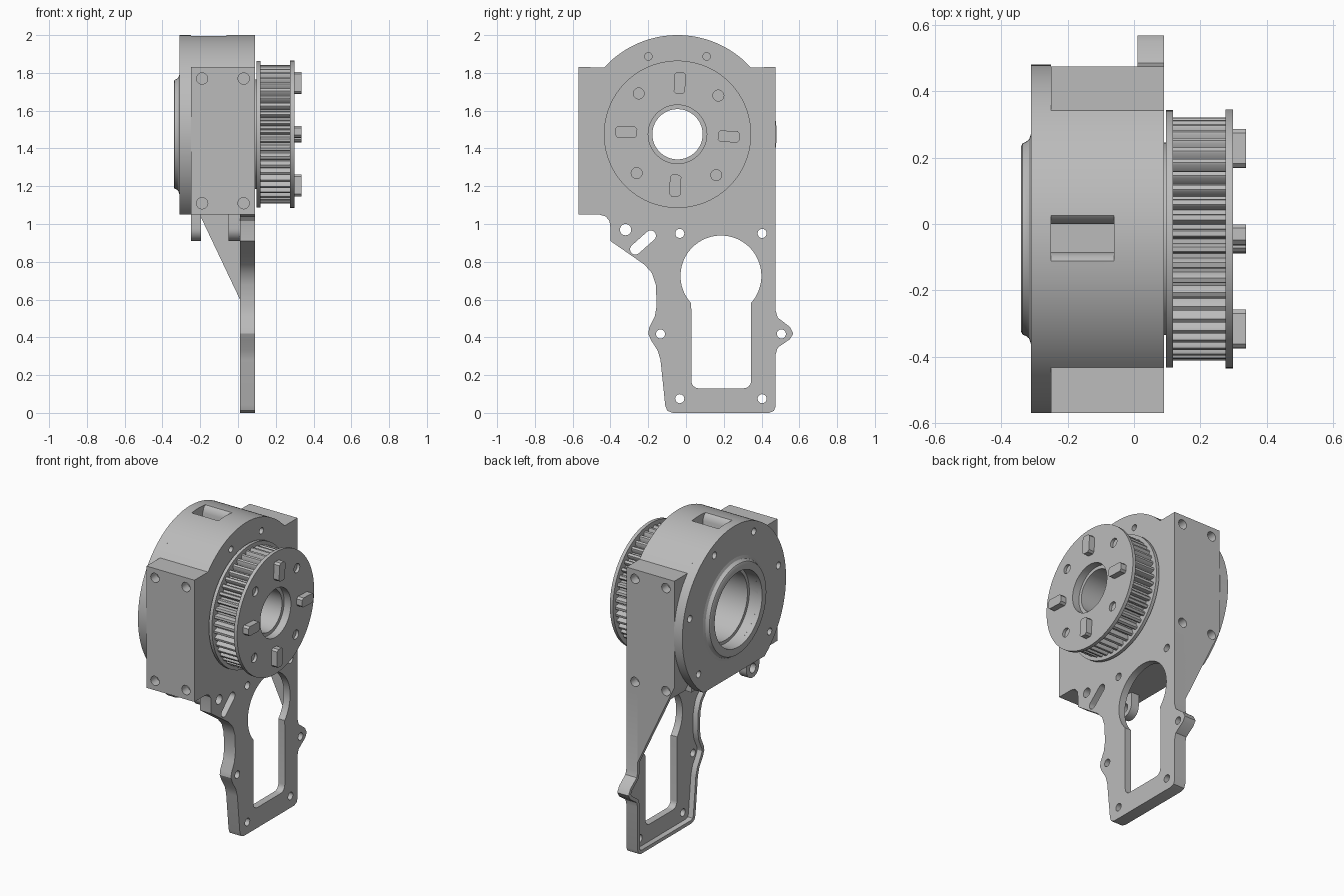
import bpy, bmesh
from math import sin, cos, pi, radians
from mathutils import Vector, Matrix

if "Cube" in bpy.data.objects:
    bpy.data.objects.remove(bpy.data.objects["Cube"])

grey = bpy.data.materials.new("machined_grey")
grey.use_nodes = True
COLOR = (0.5, 0.5, 0.5, 1)
grey.diffuse_color = COLOR
grey.node_tree.nodes["Principled BSDF"].inputs["Base Color"].default_value = COLOR

CY, CZ, R = -0.045, 1.475, 0.525      # main axis and housing radius
parts = []


def polar(r, deg, cy=CY, cz=CZ):
    return (cy + r * cos(radians(deg)), cz + r * sin(radians(deg)))


def arc(r, a, b, n, cy=CY, cz=CZ):
    return [polar(r, a + (b - a) * i / n, cy, cz) for i in range(n + 1)]


def circle(r, c=(CY, CZ), n=24):
    return arc(r, 0, 360 - 360 / n, n - 1, *c)


def add_prism(bm, pts, a, b, axis="X"):
    """Extrude an outline from a to b along X (outline in yz) or Y (outline in xz)."""
    put = (lambda t, u, v: (t, u, v)) if axis == "X" else (lambda t, u, v: (u, t, v))
    low = [bm.verts.new(put(a, *p)) for p in pts]
    high = [bm.verts.new(put(b, *p)) for p in pts]
    back = bm.faces.new(low)
    bm.faces.new(high[::-1])
    for i in range(len(pts)):
        j = (i + 1) % len(pts)
        bm.faces.new((low[j], low[i], high[i], high[j]))
    return back


def finish(name, bm, keep=True):
    bmesh.ops.recalc_face_normals(bm, faces=bm.faces)
    mesh = bpy.data.meshes.new(name)
    bm.to_mesh(mesh)
    bm.free()
    ob = bpy.data.objects.new(name, mesh)
    bpy.context.collection.objects.link(ob)
    if keep:
        mesh.materials.append(grey)
        parts.append(ob)
    return ob


def prism(name, pts, a, b, axis="X"):
    bm = bmesh.new()
    add_prism(bm, pts, a, b, axis)
    return finish(name, bm)


def lathe(name, profile, steps=96):
    """Spin a closed (radius, x) profile about the main axis."""
    bm = bmesh.new()
    rings = [[bm.verts.new((x, *polar(r, 360 * s / steps))) for r, x in profile]
             for s in range(steps)]
    n = len(profile)
    for s in range(steps):
        p, q = rings[s], rings[(s + 1) % steps]
        for i in range(n):
            j = (i + 1) % n
            bm.faces.new((p[i], p[j], q[j], q[i]))
    return finish(name, bm)


def cut(ob, cutters):
    """Subtract a list of (outline, a, b, axis) prisms."""
    bm = bmesh.new()
    for c in cutters:
        add_prism(bm, *c)
    tool = finish("cutter", bm, keep=False)
    tool.hide_render = True
    mod = ob.modifiers.new("cut", "BOOLEAN")
    mod.operation, mod.solver, mod.object = "DIFFERENCE", "EXACT", tool
    bpy.context.view_layer.objects.active = ob
    bpy.ops.object.modifier_apply(modifier=mod.name)
    bpy.data.objects.remove(tool)


# Housing: square block with a round top
block = [(-0.57, 1.05), (0.475, 1.05), (0.475, 1.83)]
block += arc(R, 42.5, 137.5, 40) + [(-0.57, 1.83)]
housing = prism("housing", block, -0.25, 0.09)
side_holes = [(circle(0.03, (x, z), 20), a, b, "Y")
              for x in (-0.19, 0.03) for z in (1.11, 1.77)
              for a, b in ((-0.6, -0.51), (0.415, 0.5))]
face_holes = [(circle(0.02, polar(0.44, 90 + s * 20.5), 16), 0.03, 0.12, "X") for s in (-1, 1)]
slot = [(0, 1.86), (0, 1.955), (0.012, 1.984), (0.045, 2.01)]
slot += [(2 * CY - y + 0.005, z) for y, z in slot[::-1]]
wedge = [(-0.27, 1.19), (-0.27, 1.0), (-0.18, 1.0)]
cut(housing, side_holes + face_holes + [(slot, -0.3, -0.06, "X"), (wedge, 0.3, 0.5, "Y")])
cut(housing, [(circle(0.22, n=64), -0.3, 0.2, "X")])

# Rear cover: disc with a flat bottom, screw holes and a flared boss
cover = prism("rear_cover", arc(R, -54, 234, 110), -0.31, -0.25)
cover_holes = [(circle(0.022, polar(0.46, 90 + (i + 0.5) * 360 / 7), 16), -0.35, -0.27, "X")
               for i in range(7) if i != 3]
cut(cover, cover_holes + [(circle(0.24, n=64), -0.4, -0.2, "X")])
lathe("cover_boss", [(0.24, -0.34), (0.28, -0.34), (0.288, -0.336), (0.292, -0.326),
                     (0.3, -0.316), (0.318, -0.31), (0.318, -0.3), (0.24, -0.3)])

# Mounting plate with a raised rim on its rear face
left_edge = [(-0.46, 1.05), (-0.425, 1.04), (-0.405, 1.015), (-0.4, 0.98), (-0.4, 0.91),
             (-0.22, 0.785), (-0.18, 0.74), (-0.16, 0.68), (-0.155, 0.57), (-0.165, 0.51),
             (-0.195, 0.45), (-0.2, 0.42), (-0.185, 0.385), (-0.15, 0.33), (-0.135, 0.28),
             (-0.11, 0.04), (-0.1, 0.012), (-0.07, 0)]
right_edge = [(0.44, 0), (0.465, 0.01), (0.475, 0.035), (0.475, 0.31), (0.485, 0.345),
              (0.55, 0.39), (0.568, 0.42), (0.55, 0.455), (0.485, 0.505), (0.475, 0.54),
              (0.475, 1.05)]
bm = bmesh.new()
rear = add_prism(bm, left_edge + right_edge, 0.01, 0.09)
bmesh.ops.recalc_face_normals(bm, faces=bm.faces)
bmesh.ops.inset_region(bm, faces=[rear], thickness=0.022, use_even_offset=True)
pocket = bmesh.ops.extrude_discrete_faces(bm, faces=[rear])["faces"][0]
bmesh.ops.translate(bm, verts=pocket.verts, vec=(0.035, 0, 0))
plate = finish("mounting_plate", bm)

keyhole = arc(0.214, -42, 222, 48, 0.185, 0.725)
keyhole += [(0.028, 0.55)] + arc(0.04, 180, 270, 6, 0.068, 0.17)
keyhole += arc(0.04, 270, 360, 6, 0.305, 0.17) + [(0.345, 0.55)]
oblong = arc(0.028, -50, 130, 10, -0.187, 0.938) + arc(0.028, 130, 310, 10, -0.268, 0.866)
bolt_spots = [(-0.033, 0.95), (0.403, 0.95), (-0.135, 0.418), (0.505, 0.418),
              (-0.033, 0.075), (0.403, 0.075)]
cut(plate, [(circle(0.024, c, 20), -0.1, 0.2, "X") for c in bolt_spots]
    + [(circle(0.03, (-0.32, 0.97), 20), -0.1, 0.2, "X")]
    + [(keyhole, -0.1, 0.2, "X"), (oblong, -0.1, 0.2, "X")])

# Triangular side gusset behind the plate
prism("side_gusset", [(-0.203, 1.05), (0.02, 1.05), (0.02, 0.58)], 0.445, 0.475, "Y")

# Pierced lugs under the housing
for name, a, b in (("rear_lug", -0.25, -0.195), ("front_lug", -0.05, 0.01)):
    lug = prism(name, [(-0.385, 1.06)] + arc(0.065, 180, 360, 16, -0.32, 0.975)
                + [(-0.255, 1.06)], a, b)
    cut(lug, [(circle(0.03, (-0.32, 0.97), 20), a - 0.1, b + 0.1, "X")])

# Pulley: two flanges on a hub, with a toothed ring between
pulley = lathe("pulley_flanges", [
    (0.155, 0.298), (0.155, 0.25), (0.133, 0.25), (0.133, 0.06), (0.215, 0.06), (0.215, 0.085),
    (0.29, 0.085), (0.29, 0.097), (0.388, 0.097), (0.388, 0.118), (0.3, 0.118), (0.3, 0.276),
    (0.39, 0.276), (0.39, 0.298)])
cut(pulley, [(circle(0.029, polar(0.298, 43.5 + 90 * i), 20), 0.24, 0.35, "X") for i in range(4)])

TEETH = 48
step = 360 / TEETH
gear = []
for i in range(TEETH):
    for r, f in ((0.335, 0.0), (0.335, 0.3), (0.36, 0.4), (0.366, 0.5), (0.366, 0.8), (0.36, 0.9)):
        gear.append(polar(r, (i + f) * step))
teeth = prism("pulley_teeth", gear, 0.112, 0.28)
cut(teeth, [(circle(0.25, n=64), 0, 0.4, "X")])

# Drive dogs on the outer flange
W, H, C = 0.058, 0.03, 0.012
for i in range(4):
    turn = Matrix.Rotation(radians(90 * i - 2.5), 2)
    half = [(W, H - C), (W - C, H), (-W + C, H), (-W, H - C)]
    outline = half + [(-u, -v) for u, v in half]
    pts = [turn @ Vector((u + 0.272, v)) for u, v in outline]
    prism(f"drive_dog_{i + 1}", [(CY + p.x, CZ + p.y) for p in pts], 0.29, 0.337)

# Shade curved walls smooth, keep machined edges sharp
bpy.ops.object.select_all(action="DESELECT")
for ob in parts:
    ob.select_set(True)
bpy.context.view_layer.objects.active = parts[0]
bpy.ops.object.shade_smooth_by_angle(angle=radians(30))
